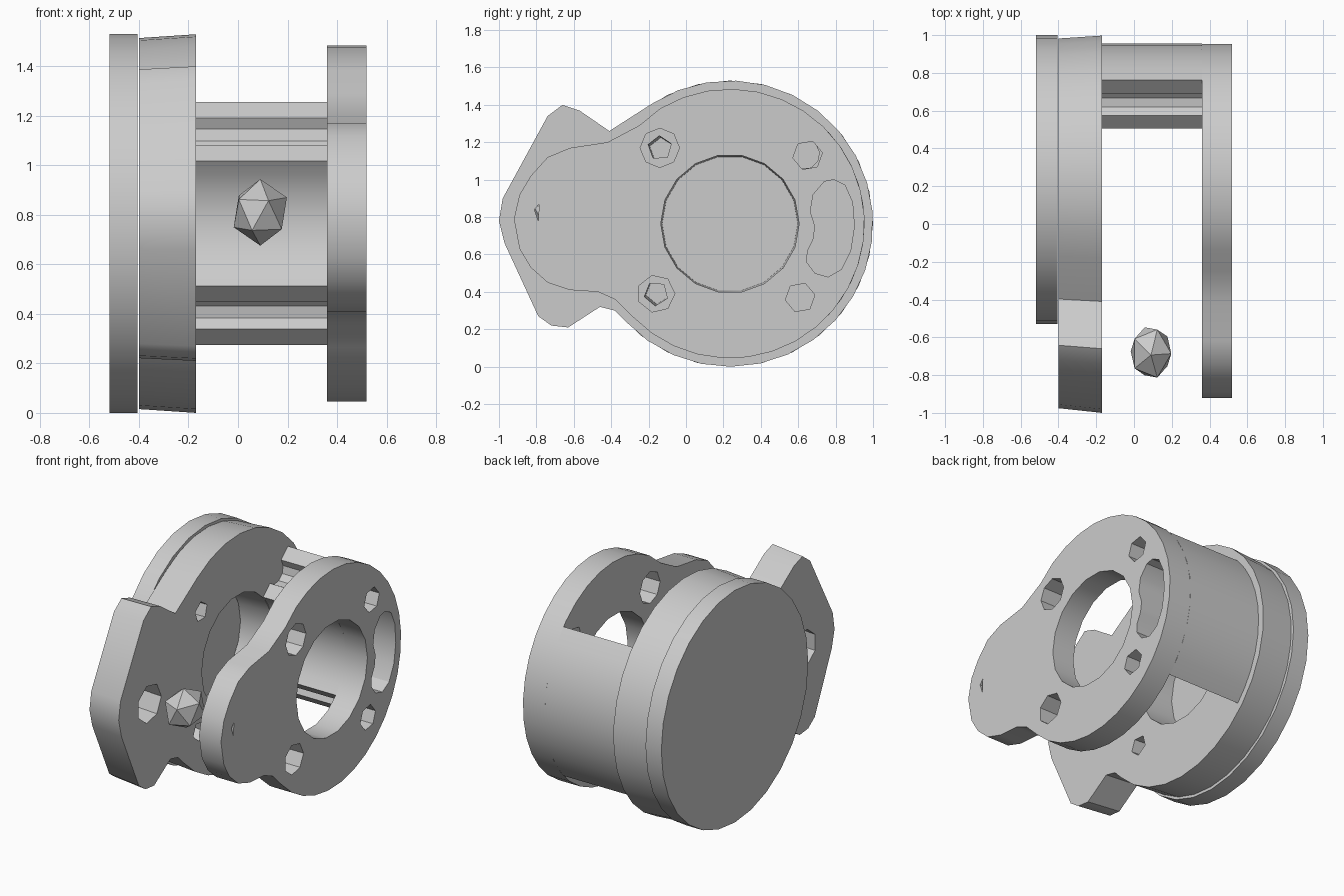
import bpy, bmesh, math

cube = bpy.data.objects.get("Cube")
if cube:
    bpy.data.objects.remove(cube)

grey = bpy.data.materials.new("light_grey")
grey.use_nodes = True
tone = (0.6, 0.6, 0.6, 1)
grey.diffuse_color = tone
grey.node_tree.nodes["Principled BSDF"].inputs["Base Color"].default_value = tone

CY, CZ = 0.235, 0.765      # shared axis of the round parts


def arc(cy, cz, r, start, end, n):
    """Points along an arc in the side plane, both ends included."""
    angles = [math.radians(start + (end - start) * i / n) for i in range(n + 1)]
    return [(cy + r * math.cos(a), cz + r * math.sin(a)) for a in angles]


def ring(cy, cz, r, n, turn=0):
    return arc(cy, cz, r, turn, turn + 360, n)[:-1]


def finish(obj):
    obj.data.materials.append(grey)
    bpy.ops.object.select_all(action='DESELECT')
    obj.select_set(True)
    bpy.context.view_layer.objects.active = obj
    bpy.ops.object.shade_smooth_by_angle(angle=math.radians(32))


def plate(name, x0, x1, outline, holes=(), back_scale=1):
    """Extrude a side profile with holes from x0 to x1."""
    bm = bmesh.new()
    for loop in (outline, *holes):
        vs = [bm.verts.new((x0, y, z)) for y, z in loop]
        for i, v in enumerate(vs):
            bm.edges.new((v, vs[i - 1]))
    bmesh.ops.triangle_fill(bm, edges=bm.edges[:], use_beauty=True, normal=(1, 0, 0))
    res = bmesh.ops.extrude_face_region(bm, geom=bm.faces[:], use_keep_orig=True)
    top = [g for g in res["geom"] if isinstance(g, bmesh.types.BMVert)]
    bmesh.ops.translate(bm, verts=top, vec=(x1 - x0, 0, 0))
    for v in bm.verts:
        if v.co.x < x0 + 0.001:
            v.co.y = CY + (v.co.y - CY) * back_scale
            v.co.z = CZ + (v.co.z - CZ) * back_scale
    bmesh.ops.recalc_face_normals(bm, faces=bm.faces[:])
    mesh = bpy.data.meshes.new(name)
    bm.to_mesh(mesh)
    bm.free()
    obj = bpy.data.objects.new(name, mesh)
    bpy.context.collection.objects.link(obj)
    finish(obj)


# Closing disc
plate("end_disc", -0.52, -0.405, ring(CY, CZ, 0.765, 28))

# Middle plate with two pointed ears
ears = [(-.41, 1.26), (-.57, 1.37), (-.66, 1.40), (-.74, 1.34), (-.98, .9),
        (-1, .78), (-.97, .66), (-.79, .27), (-.72, .22), (-.63, .21),
        (-.46, .32), (-.38, .30)]
bore = ring(CY, CZ, 0.37, 18)
plate("middle_plate", -0.40, -0.17,
      arc(CY, CZ, 0.765, -137, 123, 22) + ears,
      [bore, ring(-.14, 1.17, .065, 5, 20), ring(-.16, .39, .065, 5, 50),
       ring(-.68, .77, .125, 7)], back_scale=0.98)

# Pear-shaped outer plate with bore, bolt holes and kidney slot
slot = [(.74, .99), (.79, 1.0), (.85, .97), (.89, .88), (.90, .75), (.88, .62),
        (.83, .52), (.76, .48), (.69, .50), (.645, .56), (.65, .62),
        (.68, .68), (.69, .75), (.665, .83), (.68, .92)]
nose = [(-.25, 1.29), (-.42, 1.20), (-.62, 1.17), (-.74, 1.12), (-.83, 1.02),
        (-.89, .92), (-.92, .79), (-.89, .63), (-.83, .53), (-.74, .45),
        (-.62, .41), (-.47, .40), (-.38, .36)]
plate("outer_plate", 0.36, 0.52,
      arc(CY, CZ, 0.72, -136, 121, 24) + nose,
      [bore, slot, ring(-.14, 1.17, .105, 8), ring(-.16, .39, .10, 7),
       ring(.65, 1.13, .08, 6, 10), ring(.61, .37, .08, 6, 10),
       [(-.81, .84), (-.785, .87), (-.79, .78)]])

# Connecting wall: a ring sector whose end faces are scooped by the bolt holes
half, mid_r, scoop = 43, 0.545, 0.08
a = math.radians(half)
sy, sz = mid_r * math.cos(a), mid_r * math.sin(a)
wall = (arc(CY, CZ, 0.72, -half, half, 10)
        + arc(CY + sy, CZ + sz, scoop, half, half - 180, 5)
        + arc(CY, CZ, 0.37, half, -half, 8)
        + arc(CY + sy, CZ - sz, scoop, 180 - half, -half, 5))
plate("connecting_wall", -0.17, 0.36, wall, [slot])

# Faceted knob floating between the plates
bpy.ops.mesh.primitive_ico_sphere_add(subdivisions=1, radius=1, location=(.09, -.68, .81))
knob = bpy.context.object
knob.name = "faceted_knob"
knob.scale = (.12, .15, .135)
knob.rotation_euler = (0.1, 0, 0)
knob.data.materials.append(grey)
